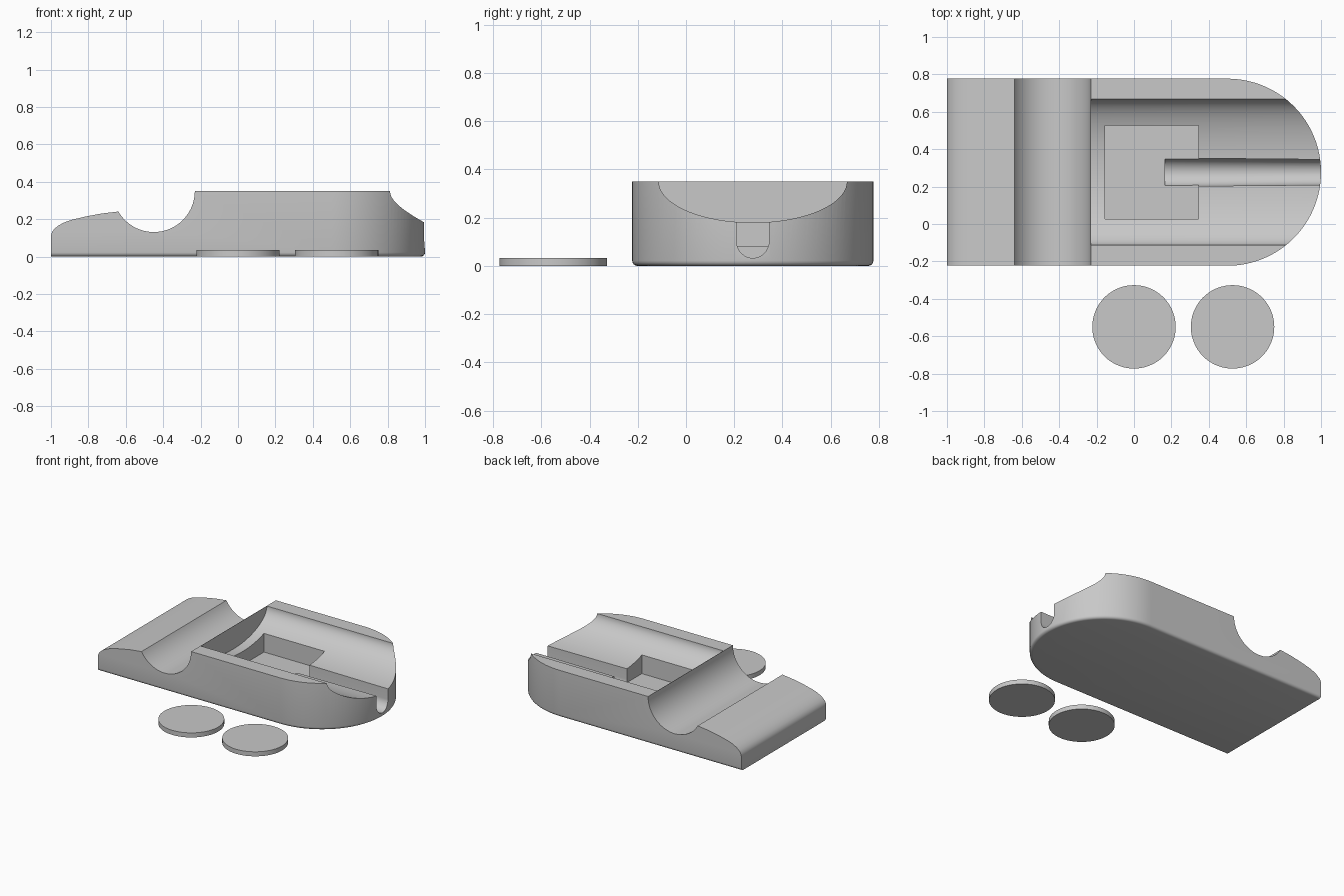
import bpy
import bmesh
from math import sin, cos, pi, radians
from mathutils import Vector

cube = bpy.data.objects.get("Cube")
if cube:
    bpy.data.objects.remove(cube, do_unlink=True)

MID_Y = 0.277      # centre line of the body
TOP = 0.35

grey = bpy.data.materials.new("light_grey")
grey.use_nodes = True
grey.diffuse_color = (0.58, 0.58, 0.58, 1)
grey.node_tree.nodes["Principled BSDF"].inputs["Base Color"].default_value = grey.diffuse_color


def arc(cx, cy, rx, ry, start, end, steps):
    """Points along an elliptical arc, angles in degrees."""
    angles = [radians(start + (end - start) * i / steps) for i in range(steps + 1)]
    return [(cx + rx * cos(a), cy + ry * sin(a)) for a in angles]


def prism(name, outline, axis, low, high, fillet=0, taper=1):
    """Extrude a closed outline along an axis; optionally round the low rim."""
    place = {"x": lambda u, v, w: (w, u, v),
             "y": lambda u, v, w: (u, w, v),
             "z": lambda u, v, w: (u, v, w)}[axis]
    bm = bmesh.new()
    base = [bm.verts.new(place(u, v, low)) for u, v in outline]
    far = [bm.verts.new(place((u - MID_Y) * taper + MID_Y if taper != 1 else u, v, high))
           for u, v in outline]
    cap = bm.faces.new(base)
    bm.faces.new(far)
    n = len(base)
    for i in range(n):
        j = (i + 1) % n
        bm.faces.new((base[i], base[j], far[j], far[i]))
    bmesh.ops.recalc_face_normals(bm, faces=bm.faces[:])
    if fillet:
        bmesh.ops.bevel(bm, geom=list(cap.edges), offset=fillet, segments=4,
                        profile=0.5, affect='EDGES')
    mesh = bpy.data.meshes.new(name)
    bm.to_mesh(mesh)
    bm.free()
    mesh.materials.append(grey)
    obj = bpy.data.objects.new(name, mesh)
    bpy.context.collection.objects.link(obj)
    return obj


def select_only(obj):
    bpy.ops.object.select_all(action='DESELECT')
    obj.select_set(True)
    bpy.context.view_layer.objects.active = obj


def carve(target, cutter, operation='DIFFERENCE'):
    cutter.hide_render = True
    mod = target.modifiers.new("carve", 'BOOLEAN')
    mod.operation = operation
    mod.solver = 'EXACT'
    mod.object = cutter
    select_only(target)
    bpy.ops.object.modifier_apply(modifier=mod.name)
    bpy.data.objects.remove(cutter, do_unlink=True)


# Body: plan with one round end and a softened lower rim
plan = [(-1.2, MID_Y - 0.5)] + arc(0.5, MID_Y, 0.5, 0.5, -90, 90, 64) + [(-1.2, MID_Y + 0.5)]
body = prism("body", plan, "z", 0, 0.5, fillet=0.022)

# Side silhouette: rounded nose, cross channel, flat top
nose = [(-1, 0.112), (-0.995, 0.13), (-0.982, 0.148), (-0.96, 0.166), (-0.93, 0.182),
        (-0.89, 0.196), (-0.82, 0.213), (-0.73, 0.23)]
channel = arc(-0.45, TOP, 0.219, 0.219, 210, 360, 40)
silhouette = [(-1, -0.1)] + nose + channel + [(1.1, TOP), (1.1, -0.1)]
carve(body, prism("silhouette", silhouette, "y", -1, 1.5), 'INTERSECT')

# Long elliptical trough running out through the round end
trough = arc(MID_Y, TOP, 0.39, 0.17, 180, 360, 64)
trough += [(MID_Y + 0.39, 0.6), (MID_Y - 0.39, 0.6)]
carve(body, prism("trough", trough, "x", -0.229, 1.2))

# Square pocket in the trough floor
pocket = [(-0.155, 0.027), (0.345, 0.027), (0.345, 0.527), (-0.155, 0.527)]
carve(body, prism("pocket", pocket, "z", 0.08, 0.6))

# Round-bottomed groove from the pocket to the end
groove = arc(MID_Y, 0.105, 0.076, 0.072, 180, 360, 24)
groove += [(MID_Y + 0.076, 0.6), (MID_Y - 0.076, 0.6)]
carve(body, prism("groove", groove, "x", 0.165, 1.2, taper=0.87))

# Two loose discs in front
discs = [prism(name, arc(x, -0.55, 0.223, 0.223, 0, 355, 71), "z", 0, 0.034)
         for name, x in (("right_disc", 0.0), ("left_disc", 0.527))]

for obj in [body] + discs:
    select_only(obj)
    bpy.ops.object.shade_smooth_by_angle(angle=radians(30))
